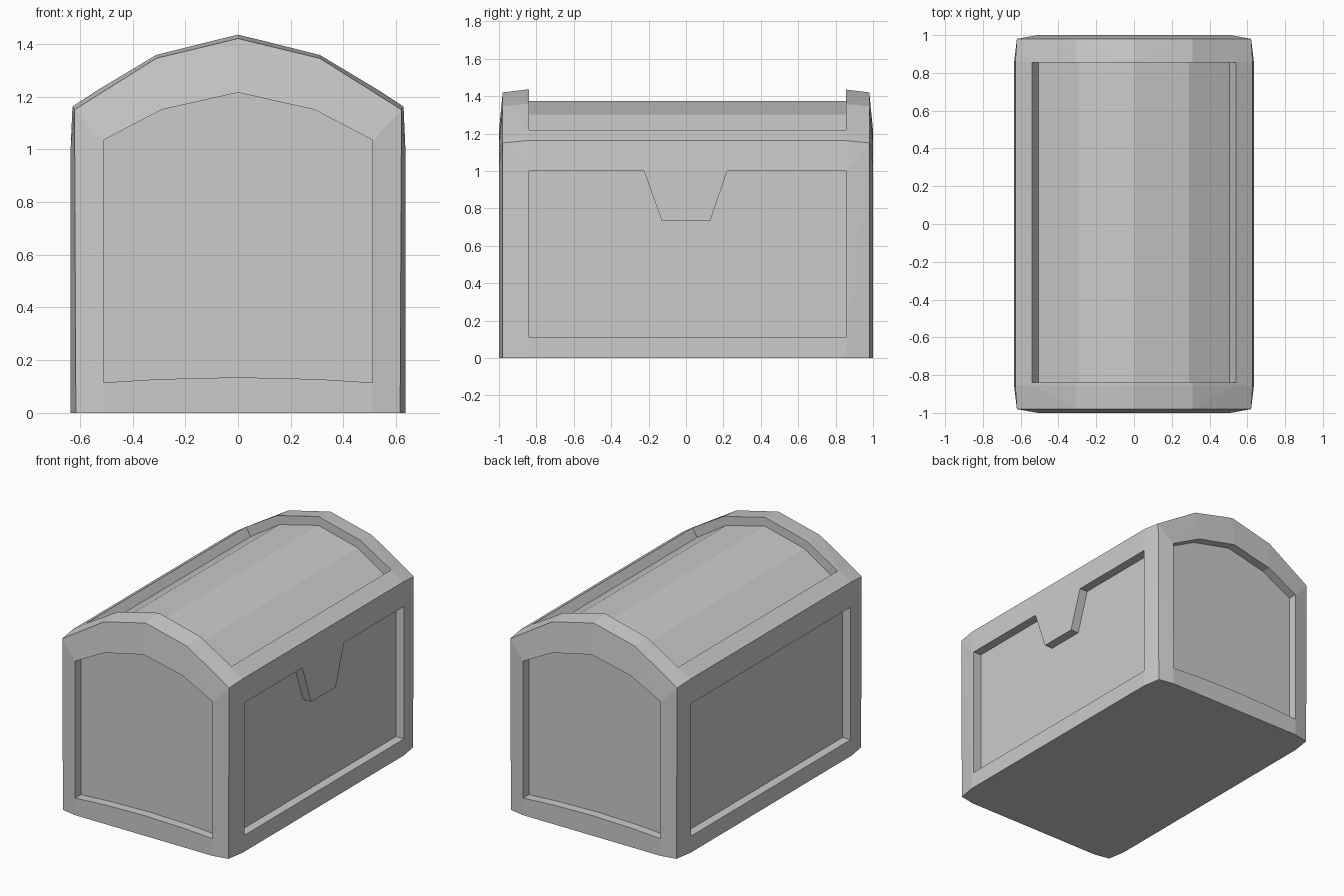
import bpy, bmesh
from mathutils import Vector

if "Cube" in bpy.data.objects:
    bpy.data.objects.remove(bpy.data.objects["Cube"])

Y0, Y1 = -0.84, 0.855      # extent of the side and roof panels
DEPTH = 0.06               # recess depth


def add_object(name, bm):
    bmesh.ops.recalc_face_normals(bm, faces=bm.faces)
    mesh = bpy.data.meshes.new(name)
    bm.to_mesh(mesh)
    bm.free()
    obj = bpy.data.objects.new(name, mesh)
    bpy.context.collection.objects.link(obj)
    return obj


def prism(name, points, push):
    """Closed prism from a 3D outline pushed along a vector."""
    bm = bmesh.new()
    face = bm.faces.new([bm.verts.new(p) for p in points])
    out = bmesh.ops.extrude_face_region(bm, geom=[face], use_keep_orig=True)
    moved = [g for g in out["geom"] if isinstance(g, bmesh.types.BMVert)]
    bmesh.ops.translate(bm, verts=moved, vec=Vector(push))
    return add_object(name, bm)


def mirrored(half):
    """Complete an x/z outline whose first point lies on the centre line."""
    return half + [(-x, z) for x, z in reversed(half) if x > 0]


# Chest body: gently bevelled convex shell with a faceted arched top
quarter = [
    (0.51, 1.0, 0), (0.615, 0.98, 0), (0.635, 0.855, 0),
    (0.51, 1.0, 1.03), (0.29, 1.0, 1.15), (0, 1.0, 1.215),
    (0.62, 0.98, 1.15), (0.31, 0.98, 1.345), (0, 0.98, 1.42),
    (0.635, 0.855, 1.0), (0.628, 0.855, 1.162), (0.54, 0.855, 1.22),
    (0.31, 0.855, 1.358), (0, 0.855, 1.435),
]
bm = bmesh.new()
for x, y, z in quarter:
    for sx in ((1, -1) if x else (1,)):
        for sy in (1, -1):
            bm.verts.new((sx * x, sy * y, z))
bmesh.ops.convex_hull(bm, input=bm.verts)
bmesh.ops.delete(bm, geom=[v for v in bm.verts if not v.link_faces], context='VERTS')
bmesh.ops.dissolve_limit(bm, angle_limit=0.005, verts=bm.verts, edges=bm.edges)
bmesh.ops.triangulate(bm, faces=[f for f in bm.faces if len(f.verts) > 4])
chest = add_object("chest_body", bm)

cutters = []

# Arched end panels
end = [(0, 1.215), (0.29, 1.15), (0.51, 1.035), (0.51, 0.115), (0.3, 0.128), (0, 0.135)]
end += [(-x, z) for x, z in reversed(end[1:-1])]
for s in (1, -1):
    cutters.append(prism("end_recess", [(x, s * (1 - DEPTH), z) for x, z in end], (0, s * 0.2, 0)))

# Side panels: plain at the back, hasp-shaped tongue left standing on +x
plain = [(Y0, 0.11), (Y1, 0.11), (Y1, 1.0), (Y0, 1.0)]
hasp = plain[:3] + [(0.22, 1.0), (0.13, 0.735), (-0.13, 0.735), (-0.225, 1.0), (Y0, 1.0)]
for s, outline in ((1, hasp), (-1, plain)):
    cutters.append(prism("side_recess", [(s * (0.635 - DEPTH), y, z) for y, z in outline], (s * 0.2, 0, 0)))

# Roof panel following the arch
roof = mirrored([(0, 1.375), (0.29, 1.303), (0.505, 1.165), (0.54, 1.22), (0.667, 1.42), (0.667, 1.6)])
cutters.append(prism("roof_recess", [(x, Y0, z) for x, z in roof], (0, Y1 - Y0, 0)))

# Carve the recesses, then remove the cutters
bpy.context.view_layer.objects.active = chest
for cutter in cutters:
    mod = chest.modifiers.new("recess", 'BOOLEAN')
    mod.operation = 'DIFFERENCE'
    mod.solver = 'EXACT'
    mod.object = cutter
    bpy.ops.object.modifier_apply(modifier=mod.name)
    bpy.data.objects.remove(cutter)
